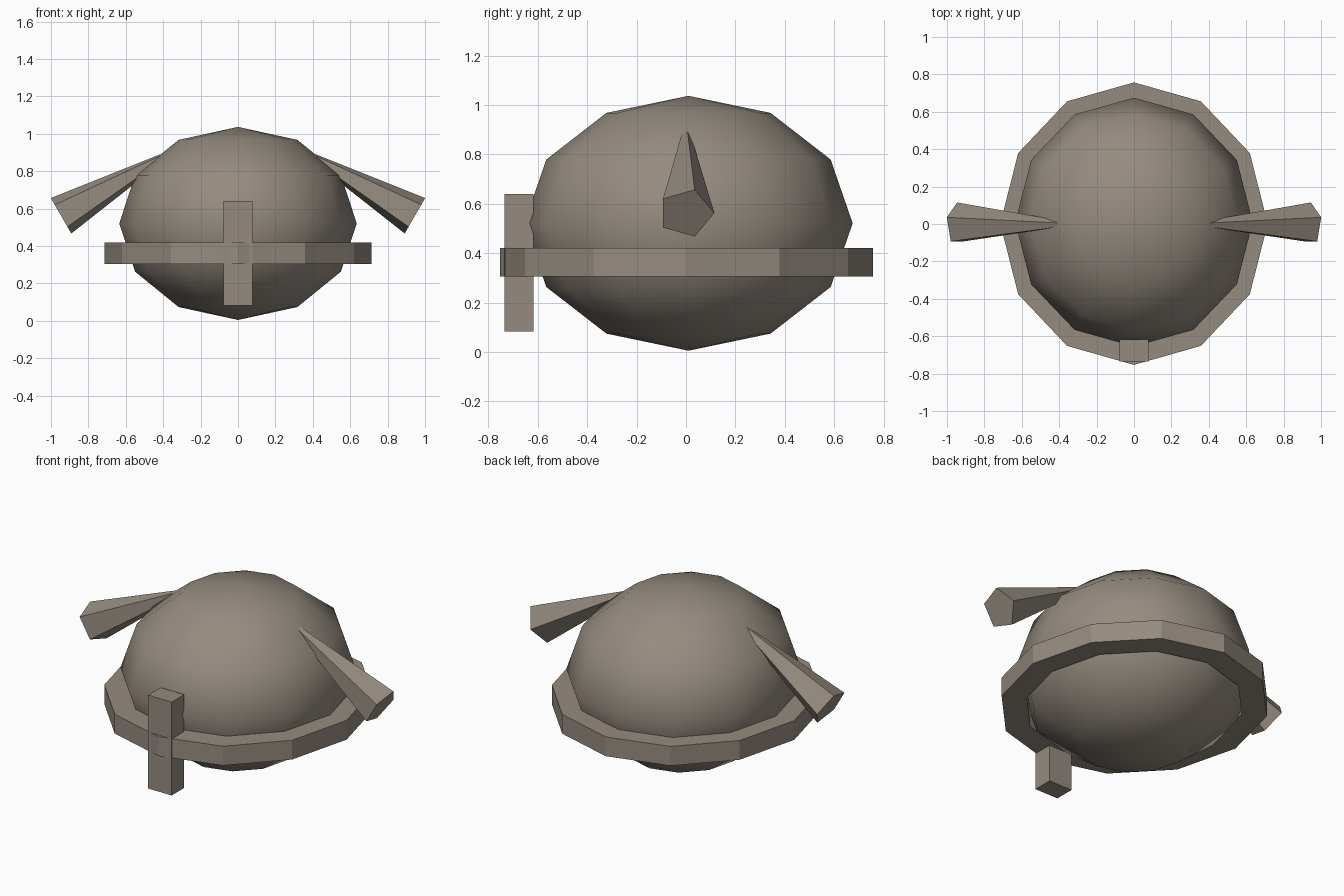
import bpy
import bmesh
from math import cos, sin, radians
from mathutils import Vector

if "Cube" in bpy.data.objects:
    bpy.data.objects.remove(bpy.data.objects["Cube"])

# Single stone-brown material
stone = bpy.data.materials.new("warm_grey_brown")
stone.use_nodes = True
colour = (0.30, 0.26, 0.215, 1)
stone.diffuse_color = colour
stone.node_tree.nodes["Principled BSDF"].inputs["Base Color"].default_value = colour


def finish(name, bm, smooth=False):
    bmesh.ops.recalc_face_normals(bm, faces=bm.faces[:])
    for face in bm.faces:
        face.smooth = smooth
    mesh = bpy.data.meshes.new(name)
    bm.to_mesh(mesh)
    bm.free()
    mesh.materials.append(stone)
    obj = bpy.data.objects.new(name, mesh)
    bpy.context.collection.objects.link(obj)
    return obj


# Helmet dome: smooth, stretched low-poly sphere
bm = bmesh.new()
bmesh.ops.create_uvsphere(bm, u_segments=12, v_segments=6, radius=1)
bmesh.ops.scale(bm, vec=(0.635, 0.665, 0.516), verts=bm.verts[:])
bmesh.ops.translate(bm, vec=(0, 0.01, 0.521), verts=bm.verts[:])
finish("helmet_dome", bm, smooth=True)

# Brim: flat twelve-sided band around the dome
bm = bmesh.new()
section = [(1, 0.305), (1, 0.42), (0.81, 0.42), (0.81, 0.305)]
loops = []
for i in range(12):
    a = radians(30 * i)
    loops.append([bm.verts.new((0.715 * r * cos(a), 0.755 * r * sin(a) + 0.002, z))
                  for r, z in section])
for i, here in enumerate(loops):
    there = loops[(i + 1) % len(loops)]
    for j in range(4):
        k = (j + 1) % 4
        bm.faces.new((here[j], there[j], there[k], here[k]))
finish("brim_band", bm)

# Nose guard: upright bar at the front
bm = bmesh.new()
bmesh.ops.create_cube(bm, size=1)
bmesh.ops.scale(bm, vec=(0.155, 0.118, 0.557), verts=bm.verts[:])
bmesh.ops.translate(bm, vec=(0, -0.677, 0.362), verts=bm.verts[:])
finish("nose_guard", bm)

# Horns: five-sided cones with their points sunk into the dome
for side, label in ((1, "left"), (-1, "right")):
    bm = bmesh.new()
    centre = Vector((side * 0.946, 0, 0.562))
    across = Vector((side * sin(radians(30)), 0, cos(radians(30))))
    axis = Vector((-side * cos(radians(30)), 0, sin(radians(30))))
    base = []
    for i in range(5):
        a = radians(72 * i)
        base.append(bm.verts.new(
            centre + 0.115 * (cos(a) * Vector((0, 1, 0)) + sin(a) * across)))
    tip = bm.verts.new(centre + 0.76 * axis)
    bm.faces.new(base)
    for i in range(5):
        bm.faces.new((base[i], base[(i + 1) % 5], tip))
    finish(label + "_horn", bm)
